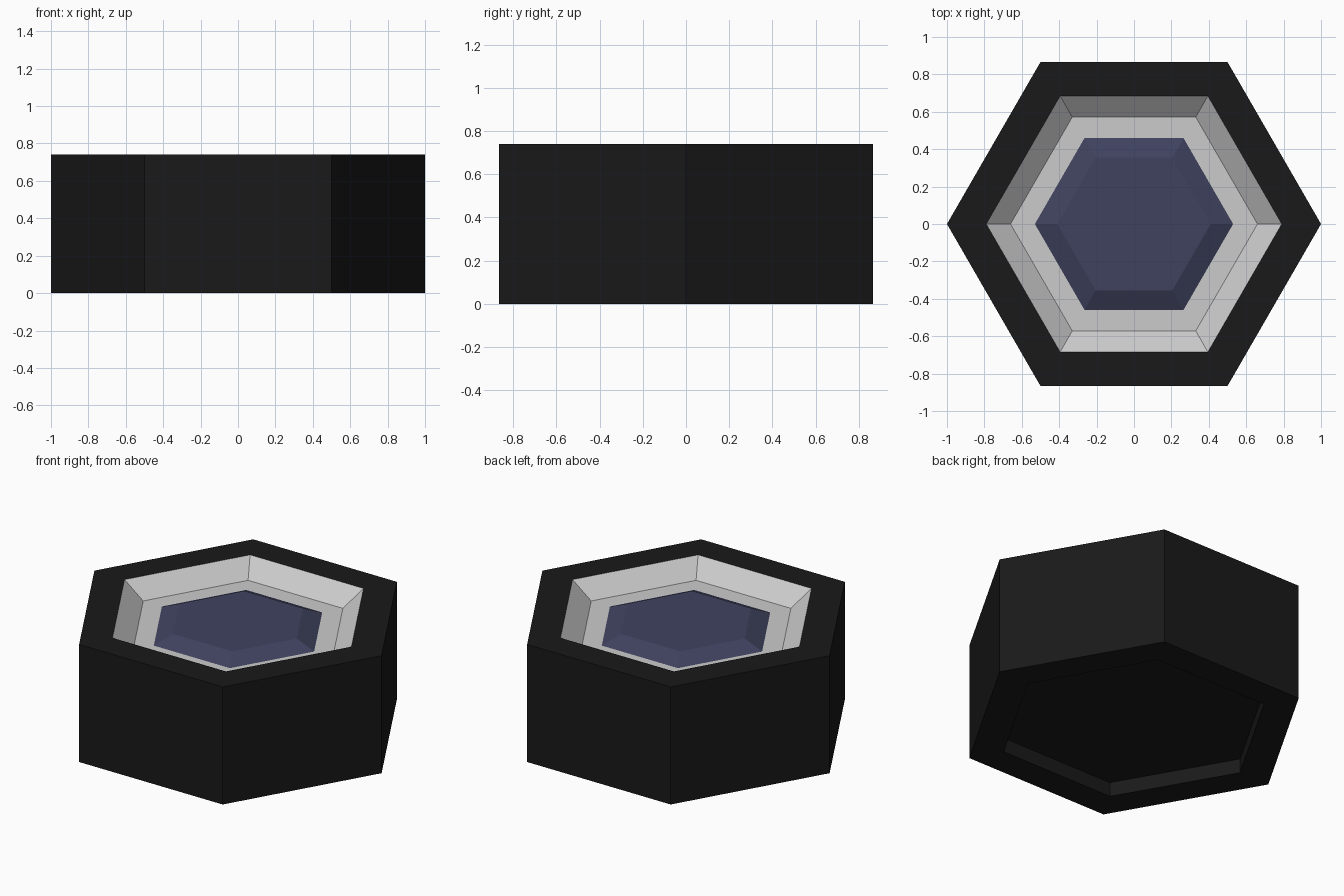
import bpy, bmesh
from math import cos, sin, pi

if "Cube" in bpy.data.objects:
    bpy.data.objects.remove(bpy.data.objects["Cube"])

SIDES = 6


def hex_lathe(name, profile, color=None):
    """Solid of hexagonal rings; profile is (corner radius, z), from bottom axis to top axis."""
    bm = bmesh.new()
    rings = [[bm.verts.new((r * cos(2 * pi * i / SIDES), r * sin(2 * pi * i / SIDES), z))
              for i in range(SIDES)] for r, z in profile]
    bm.faces.new(rings[0][::-1])
    bm.faces.new(rings[-1])
    for a, b in zip(rings, rings[1:]):
        for i in range(SIDES):
            j = (i + 1) % SIDES
            bm.faces.new((a[i], a[j], b[j], b[i]))
    bmesh.ops.recalc_face_normals(bm, faces=bm.faces)
    mesh = bpy.data.meshes.new(name)
    bm.to_mesh(mesh)
    bm.free()
    obj = bpy.data.objects.new(name, mesh)
    bpy.context.collection.objects.link(obj)
    if color:
        mat = bpy.data.materials.new(name + "_color")
        mat.diffuse_color = (*color, 1)
        mat.use_nodes = True
        mat.node_tree.nodes["Principled BSDF"].inputs["Base Color"].default_value = mat.diffuse_color
        mesh.materials.append(mat)
    return obj


# Black housing: recessed underside, flat rim, open pocket on top
hex_lathe("housing", [(0.79, 0.09), (0.79, 0), (1, 0), (1, 0.74), (0.79, 0.74), (0.79, 0.5)],
          (0.01, 0.01, 0.011))

# Grey dish: sloped wall down to a flat ledge
hex_lathe("dish", [(0.79, 0.5), (0.79, 0.74), (0.66, 0.64)])

# Dark blue lens: raised with a chamfered border
hex_lathe("lens", [(0.53, 0.6), (0.53, 0.64), (0.41, 0.69)], (0.05, 0.055, 0.113))
